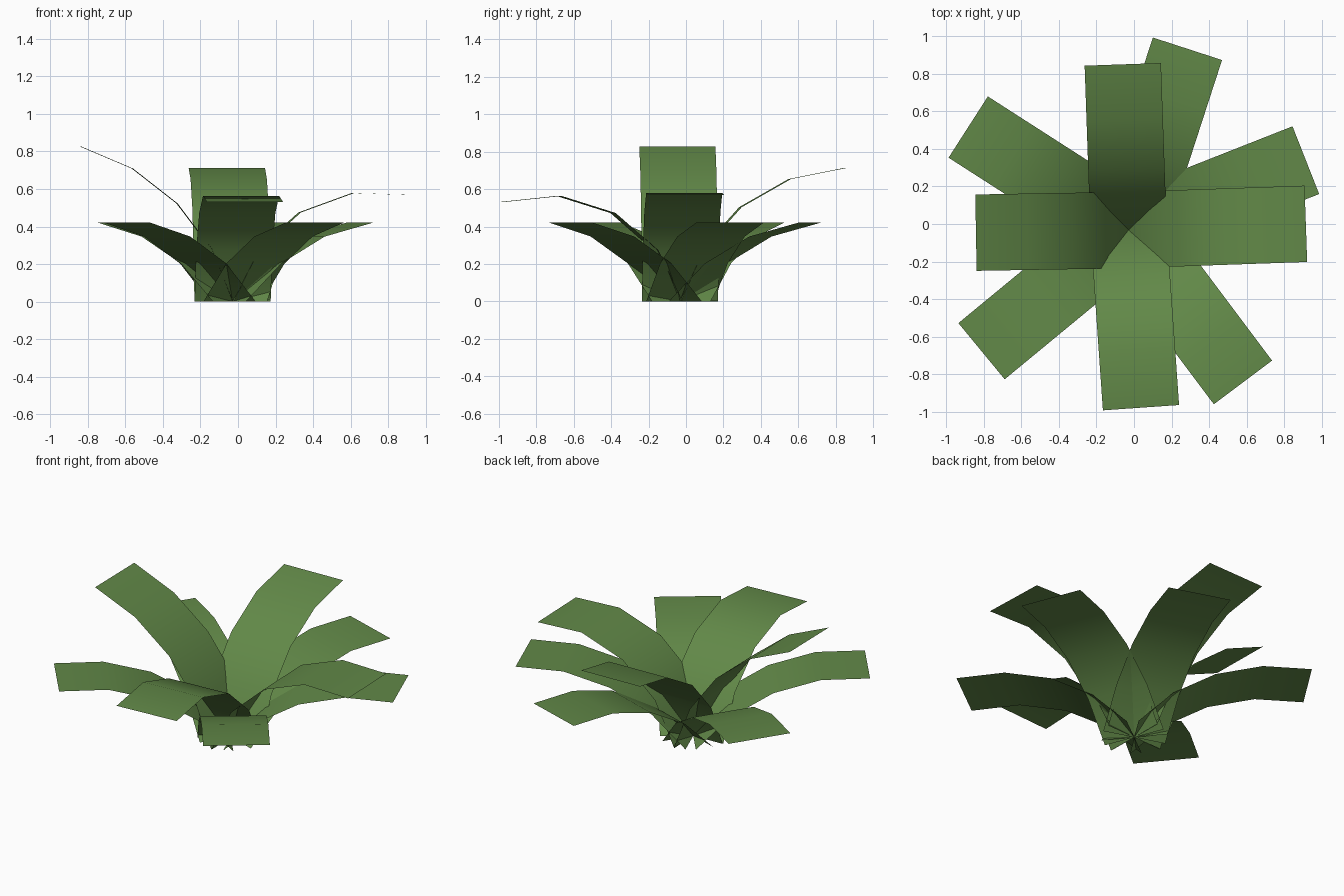
import bpy, bmesh, math

if "Cube" in bpy.data.objects:
    bpy.data.objects.remove(bpy.data.objects["Cube"])

CENTRE = (-0.029, -0.032)
SEGMENTS = 4

green = bpy.data.materials.new("leaf green")
green.diffuse_color = (0.122, 0.25, 0.065, 1)
green.use_nodes = True
green.node_tree.nodes["Principled BSDF"].inputs["Base Color"].default_value = green.diffuse_color


def leaf(name, heading, pitch, bend, seg_len, width):
    """Flat strip leaving the centre at a heading, arching over by `bend` per segment."""
    a = math.radians(heading)
    dx, dy = math.cos(a), math.sin(a)
    bm = bmesh.new()
    r = z = 0.0
    rows = []
    for i in range(SEGMENTS + 1):
        rows.append([bm.verts.new((CENTRE[0] + r * dx - s * dy * width / 2,
                                   CENTRE[1] + r * dy + s * dx * width / 2, z))
                     for s in (-1, 1)])
        p = math.radians(pitch - bend * i)
        r += seg_len * math.cos(p)
        z += seg_len * math.sin(p)
    for (a0, a1), (b0, b1) in zip(rows, rows[1:]):
        bm.faces.new((a0, b0, b1, a1)).smooth = True
    me = bpy.data.meshes.new(name)
    bm.to_mesh(me)
    bm.free()
    me.materials.append(green)
    bpy.context.collection.objects.link(bpy.data.objects.new(name, me))


# Lower ring of five spreading leaves
for i, heading in enumerate((21.5, 72, 147.3, 219.5, 306.9)):
    leaf(f"lower_leaf_{i + 1}", heading, 45, 15, 0.287, 0.388)

# Upper ring of four more upright leaves: heading, starting pitch, bend
for i, (heading, pitch, bend) in enumerate(((2, 64, 22), (92, 66.5, 18.4),
                                            (181, 68, 15), (274, 64.5, 23.5))):
    leaf(f"upper_leaf_{i + 1}", heading, pitch, bend, 0.303, 0.407)
